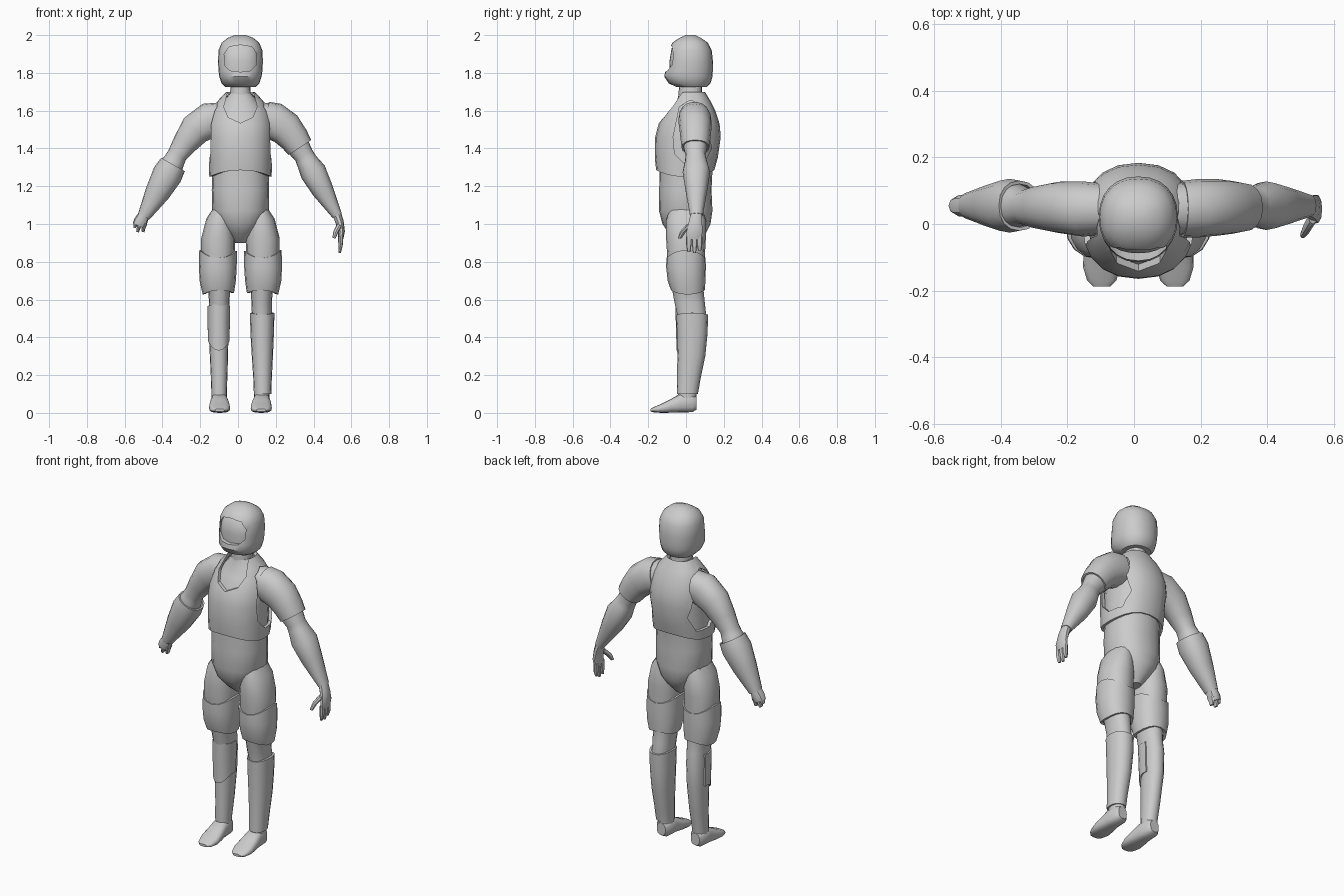
import bpy, bmesh, math
from mathutils import Vector

CX = 0.013  # body centre line


def finish(name, bm, thick=0.0):
    bmesh.ops.recalc_face_normals(bm, faces=bm.faces)
    me = bpy.data.meshes.new(name)
    bm.to_mesh(me)
    bm.free()
    ob = bpy.data.objects.new(name, me)
    bpy.context.collection.objects.link(ob)
    if thick:
        m = ob.modifiers.new("shell", 'SOLIDIFY')
        m.thickness = thick
        m.offset = -1
        apply(ob, m)
    return ob


def apply(ob, m):
    bpy.context.view_layer.objects.active = ob
    bpy.ops.object.modifier_apply(modifier=m.name)


def loft(name, rings, n=16, p=0.9, thick=0.0, side=1, foot=False, arc=None):
    """Rings are (x, y, z, ru, rv[, lift]); lift raises the front and back of a ring."""
    bm = bmesh.new()
    cs = [Vector(r[:3]) for r in rings]
    loops = []
    for i, r in enumerate(rings):
        t = cs[min(i + 1, len(cs) - 1)] - cs[max(i - 1, 0)]
        if foot:
            u, v = Vector((1, 0, 0)), Vector((0, 0, 1))
        else:
            u, v = Vector((-t.z, 0, t.x)).normalized(), Vector((0, 1, 0))
        lift = r[5] if len(r) > 5 else 0
        loop = []
        for k in range(n):
            a = 2 * math.pi * k / n if not arc else arc[0] + (arc[1] - arc[0]) * k / (n - 1)
            c, s = math.cos(a), math.sin(a)
            co = cs[i] + u * r[3] * math.copysign(abs(c) ** p, c) + v * r[4] * math.copysign(abs(s) ** p, s)
            co.z += lift * s * s
            co.x = co.x * side + CX
            loop.append(bm.verts.new(co))
        loops.append(loop)
    for a, b in zip(loops, loops[1:]):
        for k in range(n - 1 if arc else n):
            j = (k + 1) % n
            bm.faces.new((a[k], a[j], b[j], b[k]))
    if not thick:
        bm.faces.new(loops[0])
        bm.faces.new(loops[-1])
    return finish(name, bm, thick)


def stack(rows):
    """Rows (z, half width, front y, back y[, lift]) to centred rings."""
    return [(0, (f + b) / 2, z, w, (b - f) / 2, *rest) for z, w, f, b, *rest in rows]


def cut(ob, pts, axis, lo, hi):
    """Cut a prism through an object along x or y."""
    bm = bmesh.new()
    ends = []
    for d in (lo, hi):
        ends.append([bm.verts.new((d, a, b) if axis == 'x' else (a + CX, d, b)) for a, b in pts])
    bm.faces.new(ends[0])
    bm.faces.new(ends[1])
    for k in range(len(pts)):
        j = (k + 1) % len(pts)
        bm.faces.new((ends[0][k], ends[0][j], ends[1][j], ends[1][k]))
    c = finish("cutter", bm)
    c.hide_render = True
    m = ob.modifiers.new("cut", 'BOOLEAN')
    m.operation = 'DIFFERENCE'
    m.solver = 'EXACT'
    m.object = c
    apply(ob, m)
    bpy.data.objects.remove(c)


def mirrored(half):
    return half + [(-x, z) for x, z in reversed(half) if x]


# Torso and neck
loft("torso", stack([
    (.90, .03, -.03, .06), (.95, .075, -.09, .105), (1.0, .12, -.125, .13), (1.07, .15, -.143, .14),
    (1.18, .152, -.142, .135), (1.28, .15, -.14, .14), (1.45, .152, -.143, .158), (1.53, .15, -.122, .155),
    (1.60, .128, -.08, .13), (1.65, .09, -.048, .105), (1.69, .058, -.038, .088)]), n=20)
loft("neck", stack([(1.62, .065, -.04, .09), (1.68, .055, -.04, .085), (1.76, .052, -.035, .085)]))

# Armoured vest with armholes and a neckline
vest = loft("vest", stack([
    (1.25, .165, -.158, .15, .035), (1.35, .168, -.165, .168), (1.46, .172, -.163, .184), (1.53, .168, -.145, .178),
    (1.60, .152, -.105, .155), (1.65, .122, -.072, .13), (1.70, .075, -.05, .10)]), n=20, p=.88, thick=.018)
cut(vest, [(-.035, 1.62), (.02, 1.655), (.07, 1.64), (.11, 1.55), (.135, 1.40), (.09, 1.31),
           (0, 1.31), (-.06, 1.37), (-.068, 1.46)], 'x', -.4, .4)
cut(vest, mirrored([(0, 1.535), (.065, 1.565), (.088, 1.62), (.055, 1.75)]), 'y', -.3, .01)

# Helmet with a recessed visor
shell = [(1.725, .08, -.05, .11), (1.745, .10, -.092, .13), (1.78, .112, -.115, .14), (1.81, .116, -.11, .142),
         (1.86, .119, -.102, .143), (1.92, .116, -.094, .136), (1.96, .099, -.072, .115),
         (1.985, .068, -.035, .08), (2.0, .03, 0, .05)]
helmet = loft("helmet", stack(shell), n=24)
cut(helmet, mirrored([(0, 1.805), (.055, 1.812), (.083, 1.84), (.086, 1.90), (.06, 1.938), (0, 1.948)]),
    'y', -.3, -.03)
loft("visor", stack([(1.79, .095, -.085, .05), (1.86, .10, -.088, .05), (1.93, .092, -.076, .05),
                     (1.955, .07, -.05, .05)]), n=24)

# Arms, legs and feet
for side, tag in ((1, "left"), (-1, "right")):
    loft(tag + "_arm", [
        (.09, .045, 1.56, .085, .075), (.165, .045, 1.548, .095, .083), (.24, .05, 1.50, .085, .077),
        (.295, .05, 1.425, .066, .066), (.335, .05, 1.365, .053, .053), (.35, .053, 1.335, .056, .058),
        (.385, .055, 1.275, .07, .073), (.435, .055, 1.18, .058, .058), (.512, .055, 1.045, .027, .034)], side=side)
    loft(tag + "_leg", [
        (.095, 0, 1.10, .035, .08), (.108, 0, 1.02, .073, .105), (.118, 0, .92, .09, .105), (.12, 0, .75, .088, .095),
        (.113, .01, .65, .058, .083), (.112, .02, .58, .054, .08), (.114, .032, .51, .053, .076),
        (.115, .032, .38, .051, .072), (.113, .02, .22, .045, .06), (.113, .008, .11, .041, .05),
        (.112, .005, .05, .04, .045)], side=side)
    loft(tag + "_thigh_guard", [
        (.118, 0, .86, .1, .104, -.04), (.12, 0, .77, .1, .105), (.12, .003, .70, .096, .1),
        (.117, .01, .63, .083, .09, .02)], thick=.015, side=side)
    loft(tag + "_foot", [
        (.112, .055, .052, .028, .035), (.112, .035, .052, .043, .048), (.112, -.03, .052, .046, .05),
        (.111, -.08, .037, .054, .036), (.11, -.13, .024, .056, .024), (.11, -.17, .017, .044, .014),
        (.11, -.188, .014, .025, .007)], p=.75, foot=True, side=side)

# Sleeve on one arm, gauntlet on the other
loft("left_sleeve", [
    (.13, .045, 1.555, .094, .085), (.175, .047, 1.545, .1, .088), (.24, .05, 1.505, .092, .085),
    (.285, .05, 1.45, .08, .079), (.315, .05, 1.405, .072, .073)], thick=.01)
loft("right_gauntlet", [
    (.357, .055, 1.315, .072, .075), (.387, .055, 1.262, .08, .081), (.44, .055, 1.165, .066, .064),
    (.512, .055, 1.04, .034, .039)], thick=.01, side=-1)

# Tall boot on one leg, shin plate on the other
loft("left_boot", [
    (.115, .033, .53, .065, .084, -.01), (.115, .033, .42, .062, .081), (.116, .028, .30, .056, .074),
    (.117, .015, .18, .049, .062), (.117, .007, .10, .046, .056)], thick=.012)
loft("right_shin_plate", [
    (.114, .028, .565, .06, .085, .01), (.115, .03, .48, .06, .084), (.115, .03, .38, .057, .08, -.05)],
    n=11, thick=.01, side=-1, arc=(math.pi * .95, math.pi * 2.05))

# Open hand: palm, fingers and thumb
loft("left_palm", [
    (.508, .055, 1.06, .024, .03), (.525, .05, 1.01, .022, .037), (.535, .045, .96, .018, .044),
    (.53, .043, .92, .014, .042)], n=10)
for i, (y, tip) in enumerate(((.072, .86), (.045, .847), (.015, .852))):
    loft("left_finger_%d" % i, [(.53, y, .935, .013, .015), (.53, y, .89, .012, .014),
                                (.525, y, tip, .007, .008)], n=8)
loft("left_thumb", [(.525, .02, .995, .014, .02), (.505, -.015, .96, .013, .016),
                    (.495, -.033, .925, .009, .01)], n=8)

# Gloved hand on the gauntlet side
loft("right_palm", [(.505, .055, 1.06, .028, .034), (.528, .055, 1.015, .036, .034),
                    (.54, .055, .99, .034, .027)], n=10, side=-1)
for i, (x, z, dx, dz) in enumerate(((.555, 1.0, .01, -.02), (.538, .985, .012, -.028), (.512, .985, .006, -.028))):
    loft("right_finger_%d" % i, [(x - dx, .055, z - dz * .6, .013, .025), (x, .055, z, .011, .022),
                                 (x + dx * .6, .055, z + dz, .007, .014)], n=8, side=-1)

# Smooth shading with crisp edges
for ob in bpy.context.collection.objects:
    ob.select_set(True)
bpy.ops.object.shade_smooth_by_angle(angle=math.radians(38))
